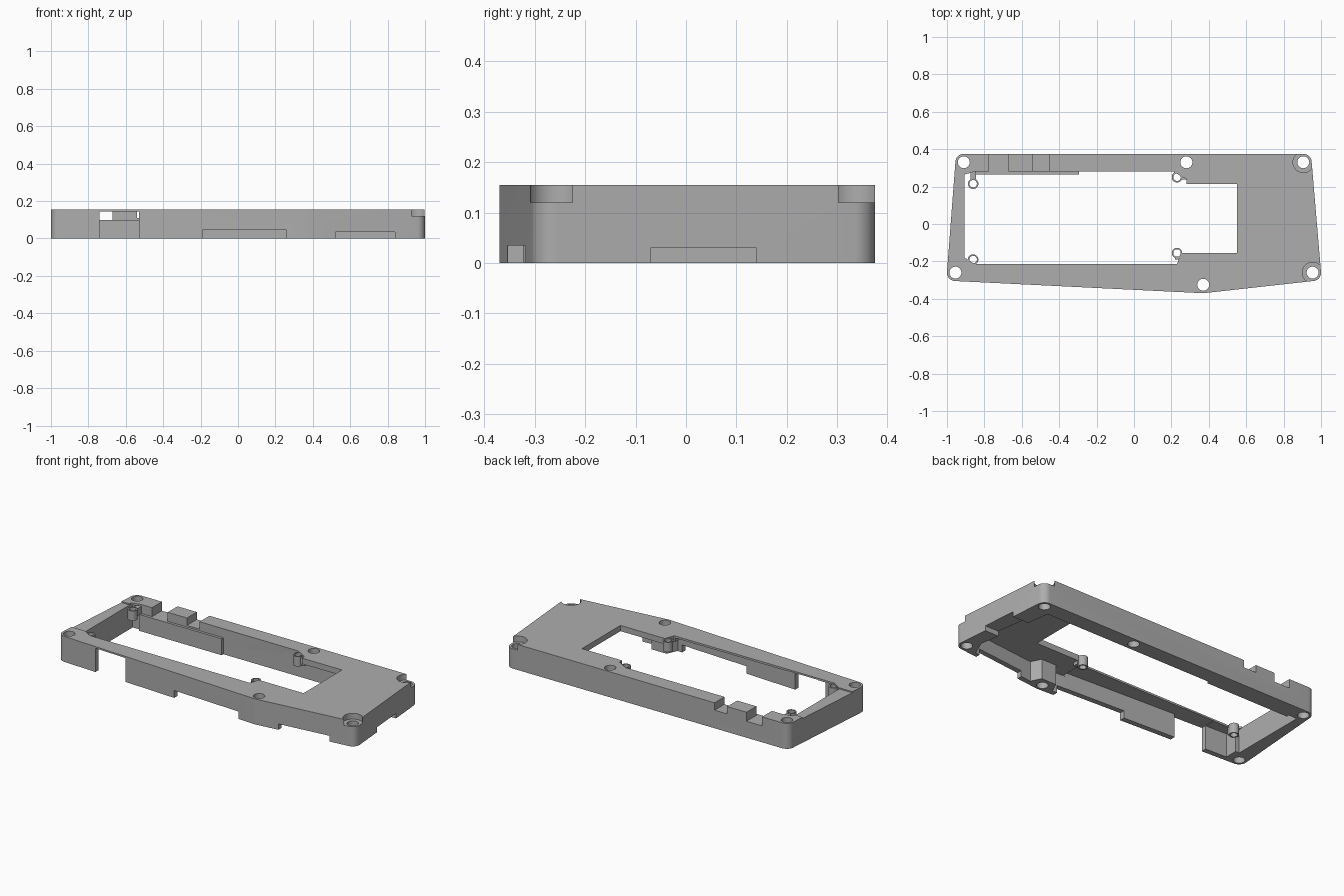
import bpy, bmesh, math
from mathutils import Vector, geometry

if "Cube" in bpy.data.objects:
    bpy.data.objects.remove(bpy.data.objects["Cube"])

H = 0.155
grey = bpy.data.materials.new("plain grey")
grey.use_nodes = True
colour = (0.42, 0.42, 0.42, 1)
grey.diffuse_color = colour
grey.node_tree.nodes["Principled BSDF"].inputs["Base Color"].default_value = colour


def ring(x, y, r, n=32):
    return [(x + r * math.cos(2 * math.pi * i / n), y + r * math.sin(2 * math.pi * i / n)) for i in range(n)]


def rect(x0, x1, y0, y1):
    return [(x0, y0), (x1, y0), (x1, y1), (x0, y1)]


def prism(name, pts, z0, z1):
    """Upright solid from a flat outline."""
    bm = bmesh.new()
    face = bm.faces.new([bm.verts.new((x, y, z0)) for x, y in pts])
    top = bmesh.ops.extrude_face_region(bm, geom=[face])["geom"]
    bmesh.ops.translate(bm, vec=(0, 0, z1 - z0), verts=[v for v in top if isinstance(v, bmesh.types.BMVert)])
    bmesh.ops.recalc_face_normals(bm, faces=bm.faces)
    mesh = bpy.data.meshes.new(name)
    bm.to_mesh(mesh)
    bm.free()
    mesh.materials.append(grey)
    ob = bpy.data.objects.new(name, mesh)
    bpy.context.collection.objects.link(ob)
    return ob


def select(ob):
    bpy.ops.object.select_all(action='DESELECT')
    ob.select_set(True)
    bpy.context.view_layer.objects.active = ob


def combine(ob, pts, z0, z1, op='DIFFERENCE'):
    """Cut or add a prism."""
    tool = prism("cutter", pts, z0, z1)
    select(ob)
    mod = ob.modifiers.new("shape", 'BOOLEAN')
    mod.operation, mod.solver, mod.object = op, 'EXACT', tool
    bpy.ops.object.modifier_apply(modifier=mod.name)
    bpy.data.objects.remove(tool)


def smooth(ob):
    select(ob)
    bpy.ops.object.shade_smooth_by_angle(angle=math.radians(30))


# Outer shell: outline wrapped round the five outer screw corners
corners = [(-0.91, 0.33), (0.905, 0.33), (0.955, -0.26), (0.37, -0.325), (-0.955, -0.26)]
cloud = [Vector(p) for c in corners for p in ring(*c, 0.045, 48)]
outline = [cloud[i] for i in geometry.convex_hull_2d(cloud)]
frame = prism("case_frame", outline, 0, H)

# Hollow underside, leaving walls and screw bosses
combine(frame, [(-0.905, 0.28), (0.22, 0.28), (0.22, -0.33), (-0.74, -0.283),
                (-0.88, -0.277), (-0.88, -0.2), (-0.905, -0.2)], -0.1, 0.143)
combine(frame, [(0.2, 0.28), (0.84, 0.28), (0.91, -0.19), (0.87, -0.285), (0.45, -0.33),
                (0.42, -0.27), (0.32, -0.27), (0.29, -0.335), (0.2, -0.33)], -0.1, 0.12)

# Stepped window through the top
combine(frame, [(-0.905, 0.265), (-0.85, 0.28), (0.21, 0.28), (0.28, 0.24), (0.28, 0.215),
                (0.55, 0.215), (0.55, -0.155), (0.25, -0.155), (0.23, -0.215),
                (-0.85, -0.215), (-0.905, -0.18)], -0.1, 0.3)

# Notches in the walls: outline, bottom, top
for area, z0, z1 in [
    (rect(-0.74, -0.53, -0.5, -0.2), -0.1, 0.145),
    (rect(-0.19, 0.26, -0.5, -0.3), -0.1, 0.045),
    (rect(0.52, 0.84, -0.5, -0.27), -0.1, 0.035),
    (rect(0.8, 1.1, -0.07, 0.14), -0.1, 0.03),
    (rect(-0.775, -0.67, 0.2, 0.5), 0.1, 0.3),
    (rect(-0.54, -0.455, 0.2, 0.5), 0.11, 0.3),
    (rect(-1.1, -0.9, -0.18, 0.25), 0.148, 0.3),
]:
    combine(frame, area, z0, z1)

# Screw holes, with wide pockets at the two left corners
for x, y in corners + [(0.28, 0.33)]:
    combine(frame, ring(x, y, 0.032), -0.1, 0.3)
for x, y in corners[1:3]:
    combine(frame, ring(x, y, 0.055, 48), 0.12, 0.3)
smooth(frame)

# Low rail along the inside of the back wall
prism("inner_rail", rect(-0.85, -0.295, 0.264, 0.281), 0, 0.1)

# Inner screw posts with tabs reaching to the frame
tabs = [(-0.86, 0.215, rect(-0.875, -0.845, 0.215, 0.282)),
        (0.23, 0.25, rect(0.215, 0.285, 0.238, 0.282)),
        (-0.86, -0.19, rect(-0.88, -0.845, -0.225, -0.19)),
        (0.23, -0.155, rect(0.22, 0.265, -0.19, -0.155))]
for i, (x, y, tab) in enumerate(tabs):
    post = prism(f"screw_post_{i + 1}", ring(x, y, 0.028), 0.09, 0.15)
    combine(post, tab, 0.1, 0.145, 'UNION')
    combine(post, ring(x, y, 0.02), 0, 0.3)
    smooth(post)
